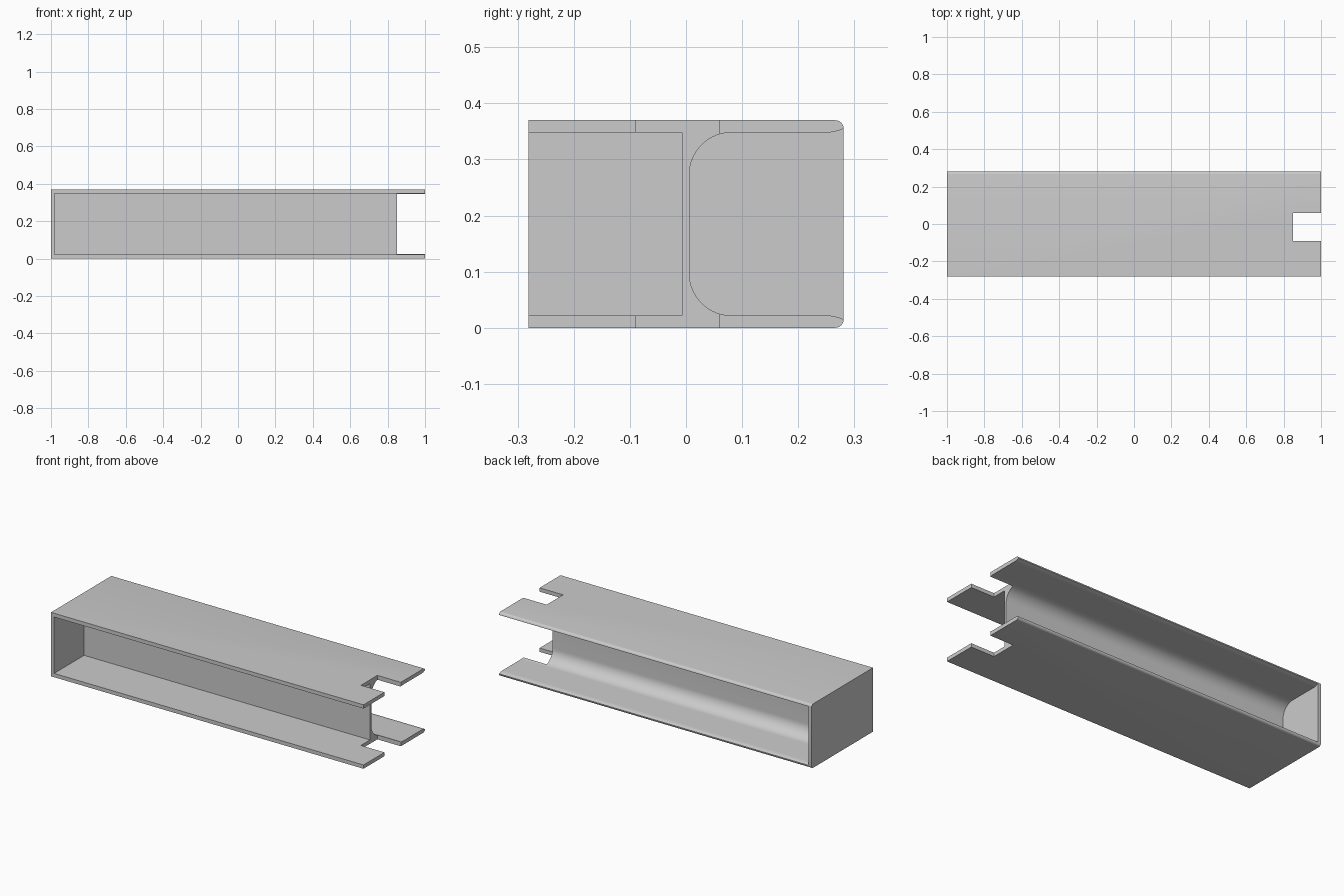
import bpy, bmesh
from math import sin, cos, pi

if "Cube" in bpy.data.objects:
    bpy.data.objects.remove(bpy.data.objects["Cube"], do_unlink=True)

HEIGHT, HALF_DEPTH = 0.37, 0.281
FLANGE, CAP = 0.022, 0.02
WEB_FRONT, WEB_BACK = -0.007, 0.006
FILLET, EDGE = 0.075, 0.015


def arc(cy, cz, radius, start, end, steps):
    """Points of a circular arc in the YZ plane, angles in quarter turns."""
    angles = [(start + (end - start) * i / steps) * pi / 2 for i in range(steps + 1)]
    return [(cy + radius * cos(a), cz + radius * sin(a)) for a in angles]


def mirrored(half):
    """Close an upper half profile with its mirror image about mid height."""
    return half + [(y, HEIGHT - z) for y, z in reversed(half)]


def extrude(name, profile, x0, x1):
    bm = bmesh.new()
    face = bm.faces.new([bm.verts.new((x0, y, z)) for y, z in profile])
    new = bmesh.ops.extrude_face_region(bm, geom=[face])["geom"]
    verts = [v for v in new if isinstance(v, bmesh.types.BMVert)]
    bmesh.ops.translate(bm, verts=verts, vec=(x1 - x0, 0, 0))
    bmesh.ops.recalc_face_normals(bm, faces=bm.faces)
    mesh = bpy.data.meshes.new(name)
    bm.to_mesh(mesh)
    bm.free()
    obj = bpy.data.objects.new(name, mesh)
    bpy.context.collection.objects.link(obj)
    return obj


def box(y0, y1, z0, z1):
    return [(y0, z0), (y1, z0), (y1, z1), (y0, z1)]


# Solid bar with rounded rear edges
bar = mirrored([(-HALF_DEPTH, HEIGHT)]
               + arc(HALF_DEPTH - EDGE, HEIGHT - EDGE, EDGE, 1, 0, 6))
beam = extrude("channel_beam", bar, -1, 1)

# Front channel, square cornered, stopping at the end cap
front = extrude("front_channel_cutter",
                box(-0.5, WEB_FRONT, FLANGE, HEIGHT - FLANGE), -1 + CAP, 1.2)

# Rear channel with filleted web and softly flared lips
inner = HEIGHT - FLANGE
lip = [(0.25 + 0.031 * t, inner + 0.007 * t * t) for t in (0, 0.25, 0.5, 0.75, 1)]
rear_half = ([(0.5, inner + 0.007)] + lip[::-1]
             + arc(WEB_BACK + FILLET, inner - FILLET, FILLET, 1, 2, 16))
rear = extrude("rear_channel_cutter", mirrored(rear_half), -1 + CAP, 1.2)

# Notch through web and flanges at the open end
notch = extrude("notch_cutter", box(-0.09, 0.06, -0.2, 0.6), 0.85, 1.2)

for cutter in (front, rear, notch):
    cutter.hide_render = True
    mod = beam.modifiers.new(cutter.name, "BOOLEAN")
    mod.operation, mod.solver, mod.object = "DIFFERENCE", "EXACT", cutter

# Apply the cuts, then discard the cutters
graph = bpy.context.evaluated_depsgraph_get()
cut_mesh = bpy.data.meshes.new_from_object(beam.evaluated_get(graph))
beam.modifiers.clear()
beam.data = cut_mesh
for cutter in (front, rear, notch):
    bpy.data.objects.remove(cutter, do_unlink=True)

# Plain grey finish
grey = bpy.data.materials.new("light_grey")
grey.use_nodes = True
colour = (0.6, 0.6, 0.6, 1)
grey.diffuse_color = colour
grey.node_tree.nodes["Principled BSDF"].inputs["Base Color"].default_value = colour
beam.data.materials.clear()
beam.data.materials.append(grey)

# Smooth the fillets, keep hard edges
bpy.ops.object.select_all(action="DESELECT")
beam.select_set(True)
bpy.context.view_layer.objects.active = beam
bpy.ops.object.shade_smooth_by_angle(angle=pi / 6)
